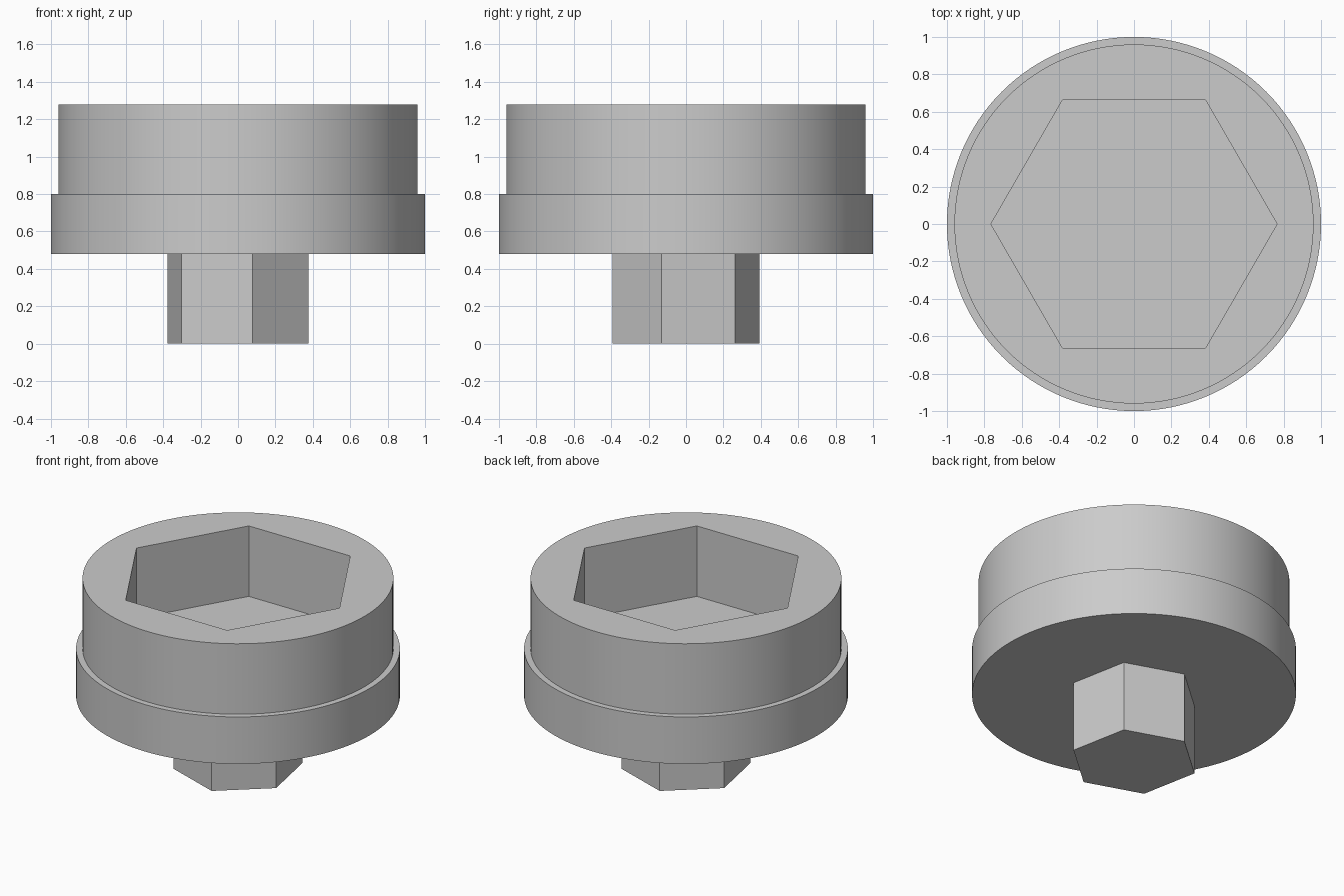
import bpy
import bmesh
from math import cos, sin, pi, radians

cube = bpy.data.objects.get("Cube")
if cube:
    bpy.data.objects.remove(cube, do_unlink=True)

grey = bpy.data.materials.new("plain grey")
grey.use_nodes = True
colour = (0.6, 0.6, 0.6, 1)
grey.diffuse_color = colour
grey.node_tree.nodes["Principled BSDF"].inputs["Base Color"].default_value = colour


def turned(name, profile, sides, turn=0.0):
    """Closed solid made by stacking regular polygons of (radius, height)."""
    bm = bmesh.new()
    rings = []
    for r, z in profile:
        angles = [turn + 2 * pi * i / sides for i in range(sides)]
        rings.append([bm.verts.new((r * cos(a), r * sin(a), z)) for a in angles])
    for low, high in zip(rings, rings[1:]):
        for i in range(sides):
            j = (i + 1) % sides
            bm.faces.new((low[i], low[j], high[j], high[i]))
    bm.faces.new(rings[0][::-1])
    bm.faces.new(rings[-1])
    mesh = bpy.data.meshes.new(name)
    bm.to_mesh(mesh)
    bm.free()
    mesh.materials.append(grey)
    obj = bpy.data.objects.new(name, mesh)
    bpy.context.collection.objects.link(obj)
    return obj


BASE, LEDGE, TOP = 0.48, 0.80, 1.28

# Round head with a wider collar below
head = turned("round_head", [(1, BASE), (1, LEDGE), (0.96, LEDGE), (0.96, TOP)], 128)

# Hexagonal socket sunk into the head
cutter = turned("socket_cutter", [(0.765, LEDGE), (0.765, TOP + 0.2)], 6)
cutter.hide_render = True
cut = head.modifiers.new("socket", "BOOLEAN")
cut.operation = "DIFFERENCE"
cut.solver = "EXACT"
cut.object = cutter
bpy.context.view_layer.objects.active = head
head.select_set(True)
bpy.ops.object.modifier_apply(modifier=cut.name)
bpy.data.objects.remove(cutter, do_unlink=True)
bpy.ops.object.shade_smooth_by_angle(angle=radians(20))

# Hexagonal drive stub underneath
turned("hex_stub", [(0.4, 0), (0.4, BASE)], 6, radians(41))
